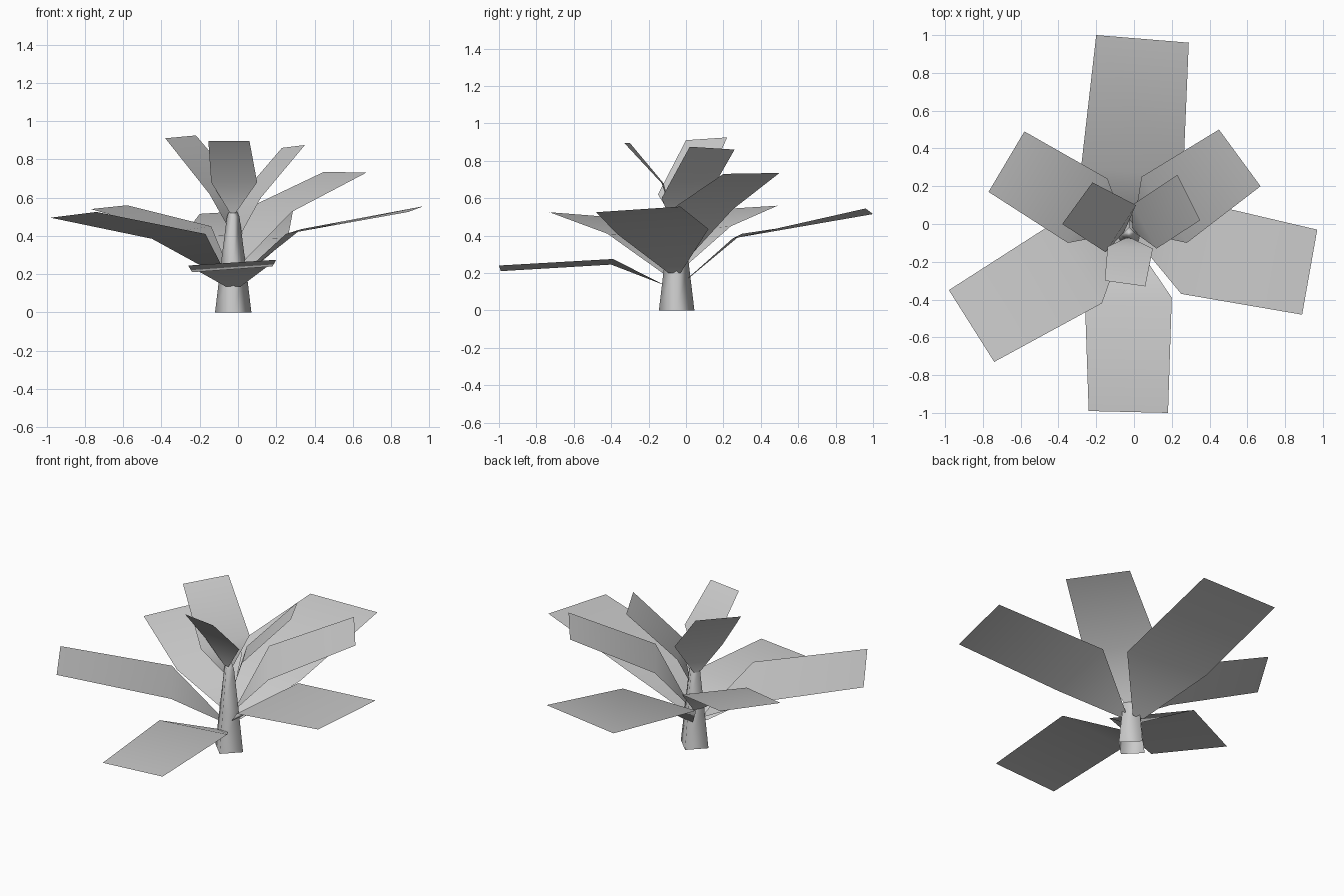
import bpy, bmesh, math
from mathutils import Vector

cube = bpy.data.objects.get("Cube")
if cube:
    bpy.data.objects.remove(cube, do_unlink=True)

# One pale grey for the whole plant
grey = bpy.data.materials.new("pale grey")
grey.use_nodes = True
colour = (0.6, 0.6, 0.6, 1)
grey.diffuse_color = colour
grey.node_tree.nodes["Principled BSDF"].inputs["Base Color"].default_value = colour

AXIS = Vector((-0.025, -0.05, 0))


def finish(name, bm):
    mesh = bpy.data.meshes.new(name)
    bm.to_mesh(mesh)
    bm.free()
    mesh.materials.append(grey)
    for face in mesh.polygons:
        face.use_smooth = True
    obj = bpy.data.objects.new(name, mesh)
    bpy.context.collection.objects.link(obj)


def stem():
    # Four-sided tapering stalk with its corners on the axes
    bm = bmesh.new()
    rings = []
    for radius, z in ((0.095, 0), (0.065, 0.25), (0.033, 0.5), (0.012, 0.55)):
        rings.append([bm.verts.new(AXIS + Vector((radius * math.cos(i * math.pi / 2),
                                                  radius * math.sin(i * math.pi / 2), z)))
                      for i in range(4)])
    for low, high in zip(rings, rings[1:]):
        for i in range(4):
            j = (i + 1) % 4
            bm.faces.new((low[i], low[j], high[j], high[i]))
    bm.faces.new(rings[-1])
    finish("stem", bm)


def leaf(name, root_z, root_r, bend, tip):
    # Narrow root flaring to a bend, then a flat blade; pairs run right to left seen from above
    bm = bmesh.new()
    bend, tip = [Vector(p) for p in bend], [Vector(p) for p in tip]
    out = (tip[0] + tip[1]) / 2 - AXIS
    out.z = 0
    out.normalize()
    side = Vector((-out.y, out.x, 0))
    centre = AXIS + out * root_r + Vector((0, 0, root_z))
    half = root_r * 0.6
    rows = [[centre - side * half, centre + side * half], bend, tip]
    rows = [[bm.verts.new(p) for p in row] for row in rows]
    for a, b in zip(rows, rows[1:]):
        bm.faces.new((a[0], b[0], b[1], a[1]))
    finish(name, bm)


stem()

# Lower tier
leaf("front_leaf", 0.135, 0.065, ((-0.26, -0.4, 0.245), (0.2, -0.39, 0.275)),
     ((-0.24, -0.99, 0.21), (0.18, -1, 0.24)))
leaf("back_leaf", 0.17, 0.06, ((0.26, 0.25, 0.385), (-0.28, 0.3, 0.41)),
     ((0.29, 0.96, 0.545), (-0.2, 1, 0.515)))
leaf("right_leaf", 0.19, 0.06, ((-0.45, -0.01, 0.385), (-0.17, -0.42, 0.41)),
     ((-0.98, -0.35, 0.495), (-0.74, -0.73, 0.525)))
leaf("left_leaf", 0.2, 0.055, ((0.25, -0.37, 0.41), (0.33, 0.12, 0.435)),
     ((0.89, -0.48, 0.525), (0.97, -0.03, 0.555)))

# Middle tier
leaf("back_left_leaf", 0.27, 0.05, ((0.28, -0.1, 0.525), (0.04, 0.25, 0.54)),
     ((0.67, 0.2, 0.73), (0.45, 0.5, 0.735)))
leaf("back_right_leaf", 0.24, 0.05, ((-0.14, 0.24, 0.45), (-0.35, -0.1, 0.42)),
     ((-0.58, 0.49, 0.56), (-0.77, 0.17, 0.54)))

# Crown
leaf("right_crown_leaf", 0.46, 0.03, ((0.01, 0.1, 0.655), (-0.15, -0.15, 0.62)),
     ((-0.22, 0.22, 0.925), (-0.38, 0, 0.91)))
leaf("left_crown_leaf", 0.4, 0.03, ((0.12, -0.13, 0.6), (-0.01, 0.1, 0.58)),
     ((0.35, 0.02, 0.875), (0.23, 0.26, 0.86)))
leaf("front_crown_leaf", 0.52, 0.025, ((-0.14, -0.12, 0.68), (0.1, -0.13, 0.68)),
     ((-0.155, -0.3, 0.895), (0.06, -0.33, 0.895)))
